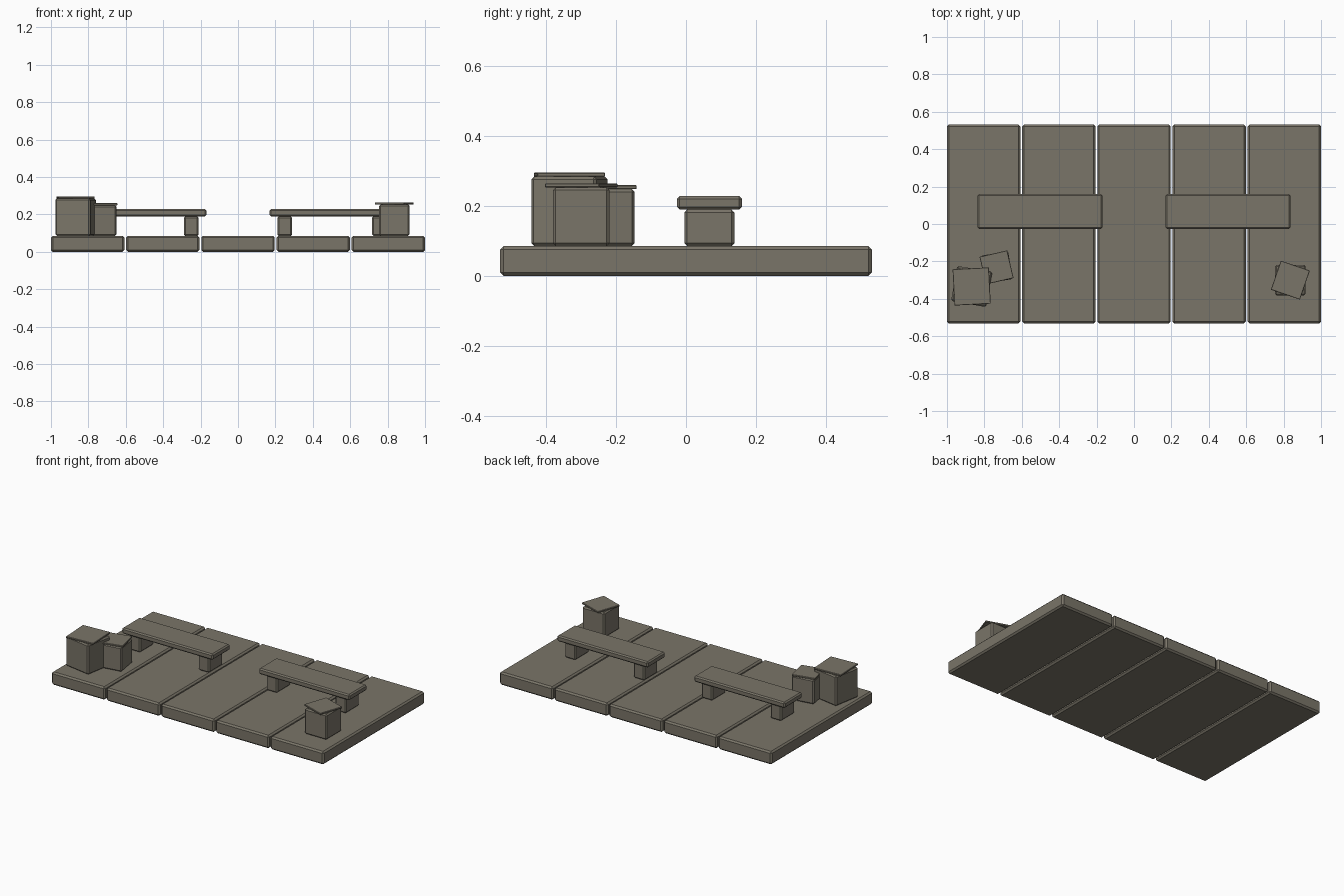
import bpy
from math import radians

old = bpy.data.objects.get("Cube")
if old:
    bpy.data.objects.remove(old, do_unlink=True)

# Single weathered stone colour
stone = bpy.data.materials.new("warm grey stone")
stone.use_nodes = True
colour = (0.195, 0.178, 0.14, 1)
stone.diffuse_color = colour
bsdf = stone.node_tree.nodes["Principled BSDF"]
bsdf.inputs["Base Color"].default_value = colour
bsdf.inputs["Roughness"].default_value = 0.9


def block(name, x, y, size, bottom, top, turn=0, bevel=0.008):
    """Chamfered box with a footprint size, height range and turn about z."""
    bpy.ops.mesh.primitive_cube_add(size=1, location=(x, y, (bottom + top) / 2))
    ob = bpy.context.object
    ob.name = name
    ob.scale = (size[0], size[1], top - bottom)
    bpy.ops.object.transform_apply(location=False, rotation=False, scale=True)
    ob.rotation_euler.z = radians(turn)
    ob.data.materials.append(stone)
    mod = ob.modifiers.new("chamfer", 'BEVEL')
    mod.width = bevel
    mod.segments = 1
    return ob


FLOOR = 0.086

# Floor slabs
for i in range(5):
    block(f"floor_slab_{i + 1}", (i - 2) * 0.402, 0, (0.392, 1.064), 0, FLOOR, bevel=0.01)

# Two benches, mirrored left and right
for side, s in (("left", 1), ("right", -1)):
    block(f"{side}_bench_seat", s * 0.503, 0.067, (0.668, 0.186), 0.19, 0.229)
    for part, x in (("inner", 0.25), ("outer", 0.756)):
        block(f"{side}_bench_{part}_leg", s * x, 0.067, (0.08, 0.143), FLOOR, 0.19)

# Crates with loose lids: name, x, y, body size, body top, body turn, lid size, lid turn
crates = (
    ("large_crate", -0.868, -0.334, 0.19, 0.285, -10, 0.194, 3),
    ("small_crate", -0.735, -0.232, 0.15, 0.249, 9, 0.152, 13),
    ("corner_crate", 0.836, -0.3, 0.162, 0.254, 0, 0.164, -19),
)
for name, x, y, width, top, turn, lid, lid_turn in crates:
    block(name + "_body", x, y, (width, width), FLOOR, top, turn)
    block(name + "_lid", x, y, (lid, lid), top, top + 0.011, lid_turn, 0.002)
